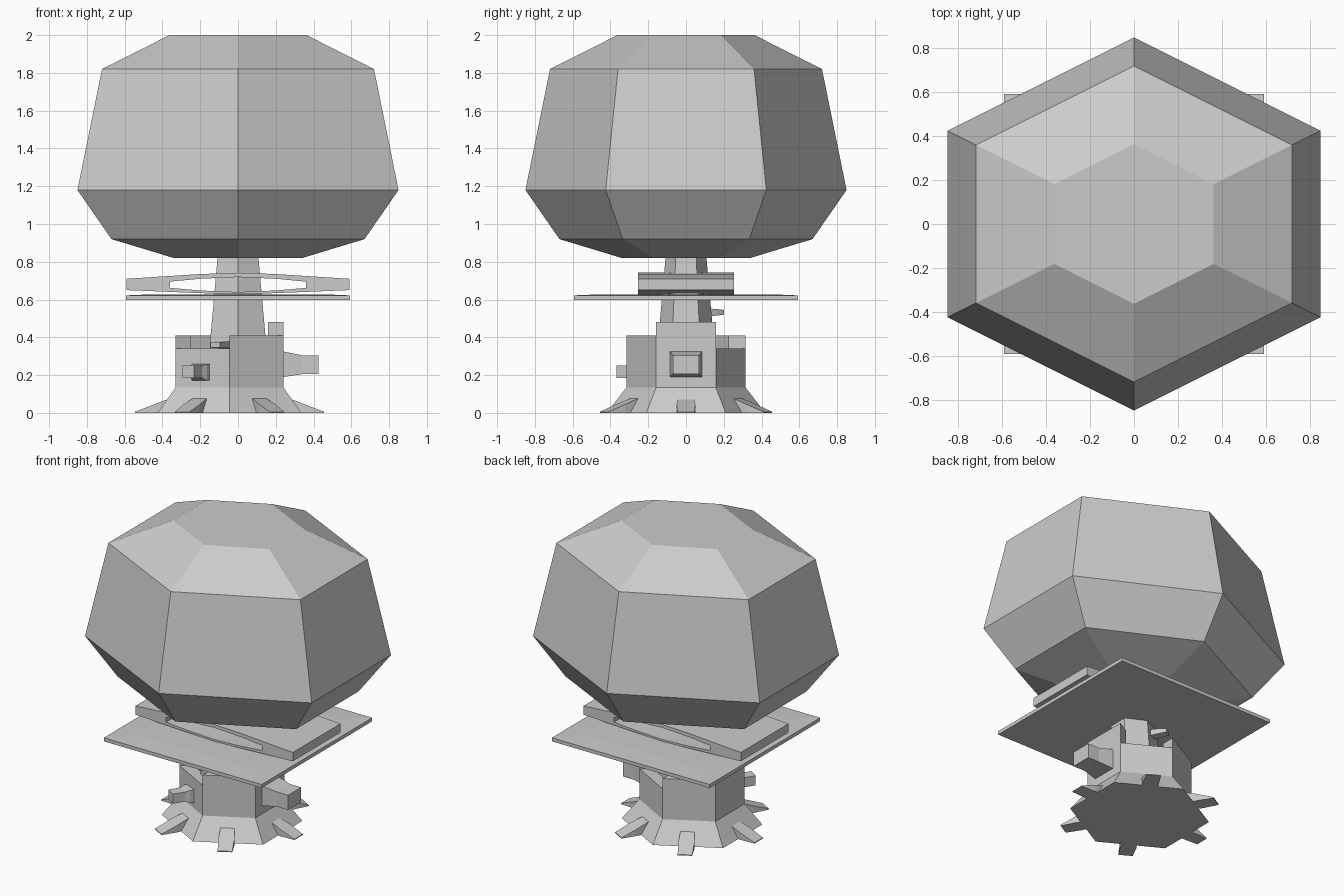
import bpy, bmesh
from math import radians, cos, sin
from mathutils import Matrix, Vector

if "Cube" in bpy.data.objects:
    bpy.data.objects.remove(bpy.data.objects["Cube"])


def finish(name, bm):
    bmesh.ops.recalc_face_normals(bm, faces=bm.faces)
    me = bpy.data.meshes.new(name)
    bm.to_mesh(me)
    bm.free()
    ob = bpy.data.objects.new(name, me)
    bpy.context.collection.objects.link(ob)
    return ob


def hexagon(rx, ry, cx=0):
    # six-sided outline with points on +-y and flat sides on +-x
    return [(cx + rx * x, ry * y) for x, y in
            ((1, -.5), (1, .5), (0, 1), (-1, .5), (-1, -.5), (0, -1))]


def loft(name, rings, matrix=None):
    # skin a stack of rings, capped at both ends
    bm = bmesh.new()
    loops = [[bm.verts.new(p) for p in ring] for ring in rings]
    for a, b in zip(loops, loops[1:]):
        for i in range(len(a)):
            j = (i + 1) % len(a)
            bm.faces.new((a[i], a[j], b[j], b[i]))
    bm.faces.new(loops[0])
    bm.faces.new(loops[-1])
    if matrix:
        bm.transform(matrix)
    return finish(name, bm)


def hex_stack(name, levels, cx=0):
    return loft(name, [[(x, y, z) for x, y in hexagon(rx, ry, cx)] for rx, ry, z in levels])


def peg(name, origin, angle, sections):
    # tapered square bar pointing outward; sections: distance, half width, z low, z high
    rings = [[(d, -w, a), (d, w, a), (d, w, b), (d, -w, b)] for d, w, a, b in sections]
    m = Matrix.Translation(Vector((*origin, 0))) @ Matrix.Rotation(radians(angle), 4, 'Z')
    return loft(name, rings, m)


CX = -.045

# tree crown and trunk
hex_stack("crown", [(.34, .34, .82), (.67, .67, .92), (.85, .85, 1.18),
                    (.72, .72, 1.82), (.363, .363, 2)])
hex_stack("trunk", [(.165, .165, .1), (.145, .145, .41), (.128, .128, .6), (.105, .105, .86)])

# flared skirt under the wall
hex_stack("skirt", [(.38, .42, 0), (.285, .315, .135)], CX)

# six wall panels of different heights
outer, inner = hexagon(.285, .315, CX), hexagon(.205, .225, CX)
for i, top in enumerate((.48, .34, .41, .41, .34, .41)):
    j = (i + 1) % 6
    quad = (outer[i], outer[j], inner[j], inner[i])
    loft(f"wall_panel_{i + 1}", [[(x, y, z) for x, y in quad] for z in (.135, top)])

# roots spreading around the skirt
for i in range(6):
    peg(f"root_{i + 1}", (CX, 0), i * 60,
        [(.28, .04, .0, .09), (.40, .05, 0, .045), (.5, .045, 0, .006)])

# stubs on the wall
peg("right_stub", (0, 0), 0, [(.2, .088, .185, .33), (.24, .085, .19, .325),
                             (.34, .07, .205, .305), (.425, .07, .205, .305)])
peg("left_stub", (CX, 0), 238, [(.2, .048, .17, .26), (.3, .046, .172, .258),
                               (.33, .036, .185, .25), (.41, .036, .185, .25)])

# twigs on the trunk
peg("front_twig", (0, 0), 240, [(.08, .035, .34, .38), (.24, .03, .345, .375)])
peg("back_twig", (0, 0), 120, [(.08, .03, .51, .555), (.17, .028, .515, .55), (.22, .022, .52, .545)])

# square platform
loft("platform", [[(s * x, s * y, z) for x, y in ((1, -1), (1, 1), (-1, 1), (-1, -1))]
                  for s, z in ((.592, .598), (.592, .622), (.45, .628))])

# slotted bow-shaped brace: outer and inner profile joined along y
out_p = [(.59, .71), (.2, .735), (0, .742), (-.2, .735), (-.59, .71),
         (-.59, .65), (-.2, .634), (0, .628), (.2, .634), (.59, .65)]
in_p = [(.36, .695), (.2, .71), (0, .719), (-.2, .71), (-.36, .695),
        (-.36, .662), (-.2, .648), (0, .64), (.2, .648), (.36, .662)]
bm = bmesh.new()
loops = [[bm.verts.new((x, y, z)) for x, z in p]
         for p, y in ((out_p, -.255), (out_p, .255), (in_p, .255), (in_p, -.255))]
for k in range(4):
    a, b = loops[k], loops[(k + 1) % 4]
    for i in range(10):
        j = (i + 1) % 10
        bm.faces.new((a[i], a[j], b[j], b[i]))
finish("slotted_brace", bm)
